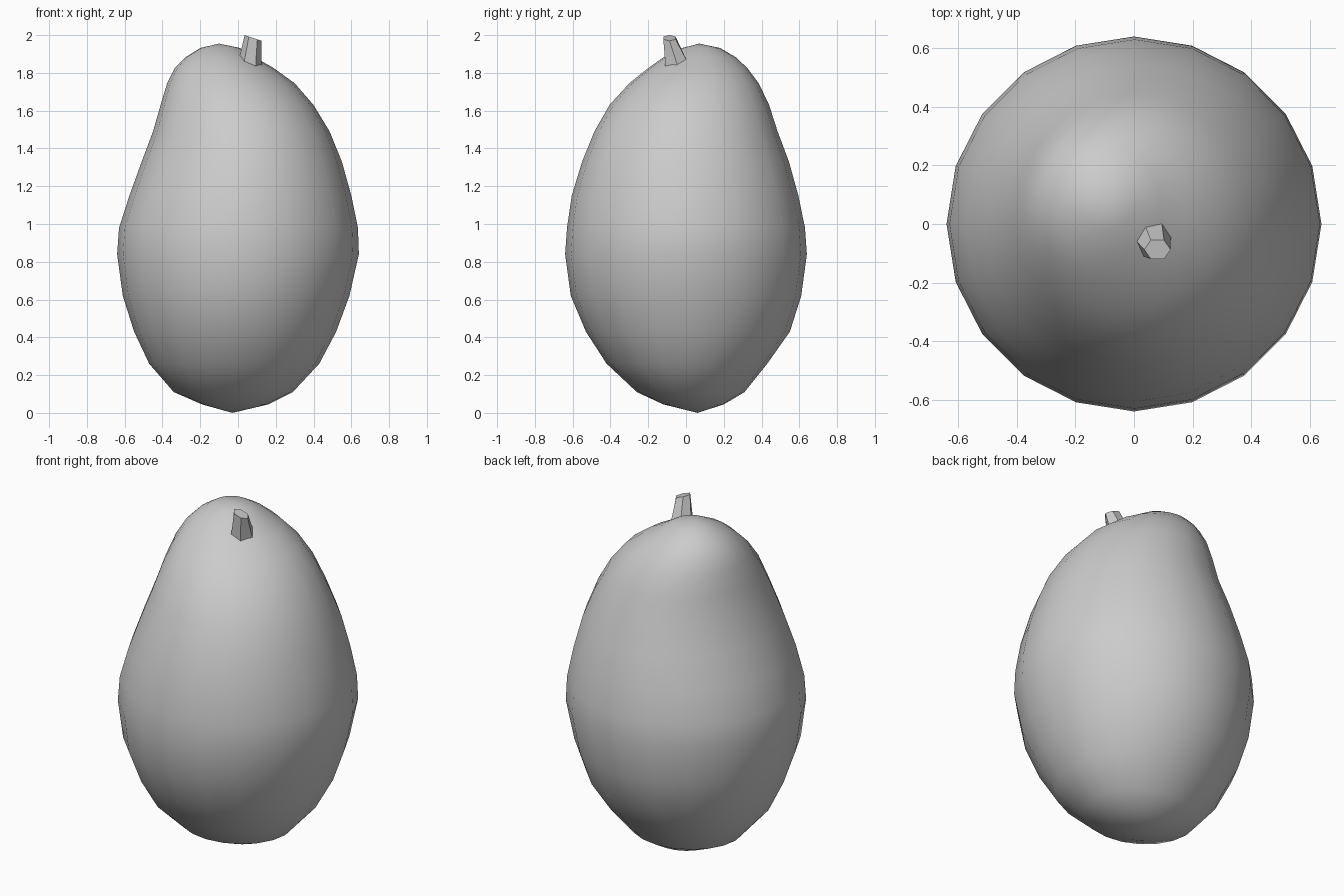
import bpy, bmesh, math

if "Cube" in bpy.data.objects:
    bpy.data.objects.remove(bpy.data.objects["Cube"])


def loft(name, rings, sides, bottom=None, top=None, turn=0.0):
    """Skin a stack of rings (x0, x1, y0, y1, z, slope_x); close the ends with a tip or a flat cap."""
    bm = bmesh.new()
    loops = []
    for x0, x1, y0, y1, z, slope in rings:
        loop = []
        for i in range(sides):
            a = turn + 2 * math.pi * i / sides
            dx = (x1 - x0) / 2 * math.cos(a)
            dy = (y1 - y0) / 2 * math.sin(a)
            loop.append(bm.verts.new(((x0 + x1) / 2 + dx, (y0 + y1) / 2 + dy, z + slope * dx)))
        loops.append(loop)
    for a, b in zip(loops, loops[1:]):
        for i in range(sides):
            j = (i + 1) % sides
            bm.faces.new((a[i], a[j], b[j], b[i]))
    for loop, tip in ((loops[0], bottom), (loops[-1], top)):
        if tip:
            v = bm.verts.new(tip)
            for i in range(sides):
                bm.faces.new((loop[i], loop[(i + 1) % sides], v))
        else:
            bm.faces.new(loop)
    bmesh.ops.recalc_face_normals(bm, faces=bm.faces)
    mesh = bpy.data.meshes.new(name)
    bm.to_mesh(mesh)
    bm.free()
    obj = bpy.data.objects.new(name, mesh)
    bpy.context.collection.objects.link(obj)
    return obj


# Fruit body: lopsided egg whose crown leans to the back left
body = loft("fruit_body", [
    (-0.19, 0.16, -0.12, 0.20, 0.045, 0),
    (-0.34, 0.29, -0.26, 0.31, 0.11, 0),
    (-0.47, 0.43, -0.42, 0.43, 0.26, 0),
    (-0.55, 0.52, -0.53, 0.55, 0.43, 0),
    (-0.61, 0.59, -0.61, 0.61, 0.62, 0),
    (-0.64, 0.64, -0.64, 0.64, 0.84, 0),
    (-0.63, 0.635, -0.63, 0.63, 0.98, 0),
    (-0.575, 0.60, -0.605, 0.595, 1.15, 0),
    (-0.51, 0.55, -0.55, 0.545, 1.33, 0),
    (-0.45, 0.485, -0.485, 0.485, 1.49, 0),
    (-0.41, 0.40, -0.405, 0.44, 1.63, 0),
    (-0.375, 0.30, -0.30, 0.385, 1.745, 0),
    (-0.335, 0.19, -0.20, 0.325, 1.825, 0),
    (-0.28, 0.09, -0.12, 0.265, 1.882, 0),
    (-0.20, 0.01, -0.02, 0.18, 1.932, 0),
], 20, bottom=(-0.03, 0.06, 0.0), top=(-0.10, 0.07, 1.955))

# Stem stub: flared at the base, cut at a slant
stem = loft("stem", [
    (-0.02, 0.13, -0.12, 0.05, 1.80, 0),
    (0.005, 0.125, -0.12, 0.01, 1.87, 0),
    (0.035, 0.125, -0.125, -0.05, 1.985, -0.34),
], 6, turn=math.pi)

for obj, angle in ((body, 60), (stem, 40)):
    bpy.ops.object.select_all(action='DESELECT')
    obj.select_set(True)
    bpy.context.view_layer.objects.active = obj
    bpy.ops.object.shade_smooth_by_angle(angle=math.radians(angle))
